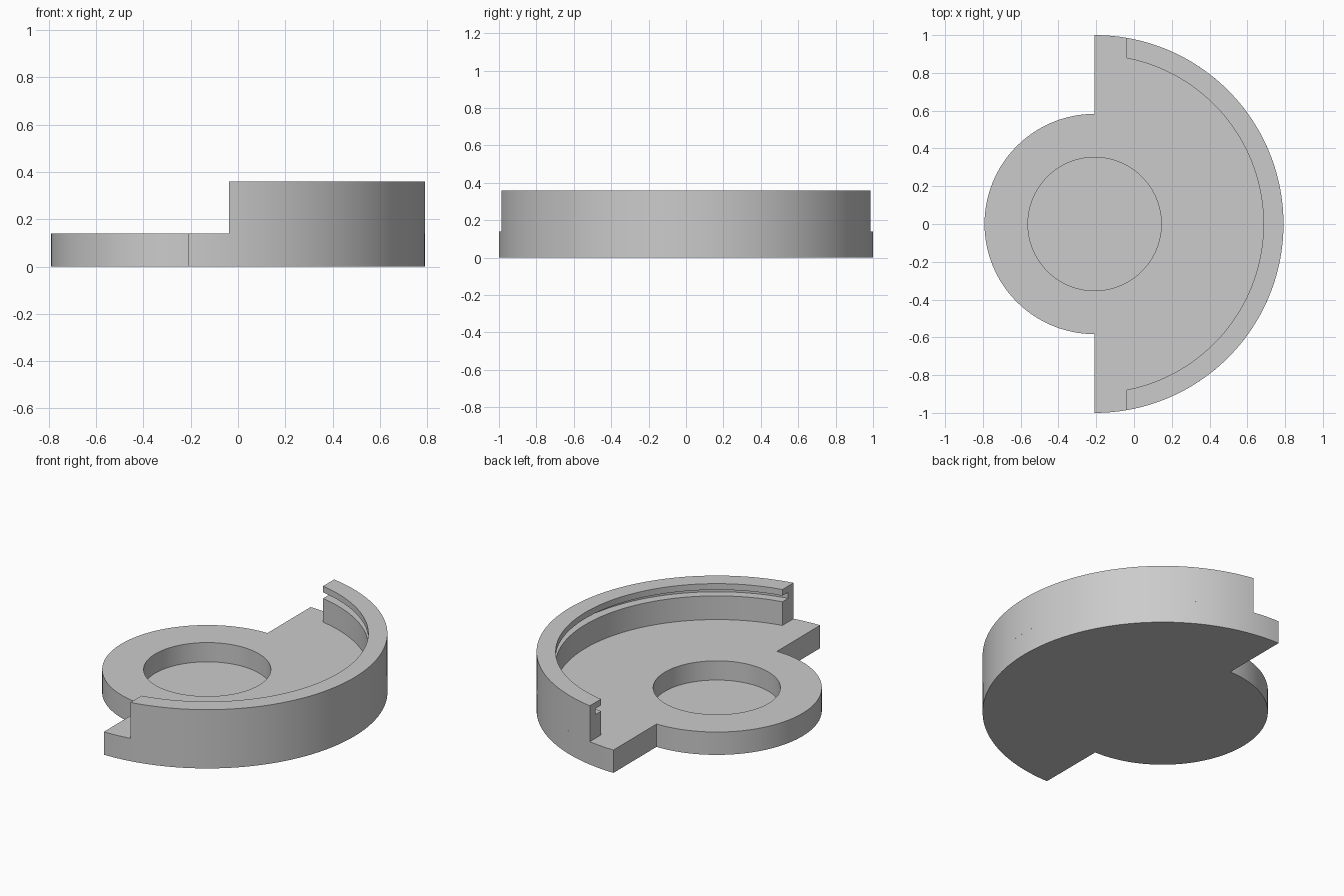
import bpy, bmesh, math

cube = bpy.data.objects.get("Cube")
if cube:
    bpy.data.objects.remove(cube)

CX = -0.2085          # shared centre of all arcs
R_OUT, R_IN, R_HUB, R_HOLE = 1.0, 0.894, 0.583, 0.353
BASE_H, WALL_H, FLOOR_Z = 0.14, 0.36, 0.022
WALL_END = 0.17       # wall is cut off at this distance past the centre

grey = bpy.data.materials.new("plain grey")
grey.use_nodes = True
grey.diffuse_color = (0.6, 0.6, 0.6, 1)
grey.node_tree.nodes["Principled BSDF"].inputs["Base Color"].default_value = (0.6, 0.6, 0.6, 1)


def finish(bm, name):
    bmesh.ops.recalc_face_normals(bm, faces=bm.faces)
    mesh = bpy.data.meshes.new(name)
    bm.to_mesh(mesh)
    bm.free()
    mesh.materials.append(grey)
    obj = bpy.data.objects.new(name, mesh)
    bpy.context.collection.objects.link(obj)
    bpy.ops.object.select_all(action='DESELECT')
    obj.select_set(True)
    bpy.context.view_layer.objects.active = obj
    bpy.ops.object.shade_smooth_by_angle(angle=math.radians(30))


def arc(radius, start, end, steps):
    angles = [start + (end - start) * i / steps for i in range(steps + 1)]
    return [(CX + radius * math.cos(a), radius * math.sin(a)) for a in angles]


def loop_at(bm, points, z):
    return [bm.verts.new((x, y, z)) for x, y in points]


def bridge(bm, a, b):
    for i in range(len(a)):
        j = (i + 1) % len(a)
        bm.faces.new((a[i], a[j], b[j], b[i]))


# Base plate: large half disc joined to a small half disc, with a blind round pocket
half = math.pi / 2
outline = arc(R_OUT, -half, half, 96) + arc(R_HUB, half, 3 * half, 64)
pocket = arc(R_HOLE, 0, 2 * math.pi, 96)[:-1]
bm = bmesh.new()
bottom, top = loop_at(bm, outline, 0), loop_at(bm, outline, BASE_H)
rim, floor = loop_at(bm, pocket, BASE_H), loop_at(bm, pocket, FLOOR_Z)
bridge(bm, bottom, top)
bridge(bm, rim, floor)
bm.faces.new(bottom)
bm.faces.new(floor)
top_edges = [bm.edges.get((lp[i - 1], lp[i])) for lp in (top, rim) for i in range(len(lp))]
bmesh.ops.triangle_fill(bm, use_beauty=True, edges=top_edges)
finish(bm, "base_plate")

# Curved wall: grooved section swept along the rim, ends cut square to x
GROOVE_R, GROOVE_LOW, GROOVE_HIGH = 0.948, 0.285, 0.322
section = [(R_OUT, BASE_H), (R_OUT, WALL_H), (R_IN, WALL_H), (R_IN, GROOVE_HIGH),
           (GROOVE_R, GROOVE_HIGH), (GROOVE_R, GROOVE_LOW), (R_IN, GROOVE_LOW), (R_IN, BASE_H)]
bm = bmesh.new()
rails = []
for r, z in section:
    limit = math.acos(WALL_END / r)
    rails.append(loop_at(bm, arc(r, -limit, limit, 96), z))
rings = list(zip(*rails))
for a, b in zip(rings, rings[1:]):
    bridge(bm, a, b)
bm.faces.new(rings[0])
bm.faces.new(rings[-1])
finish(bm, "rim_wall")
